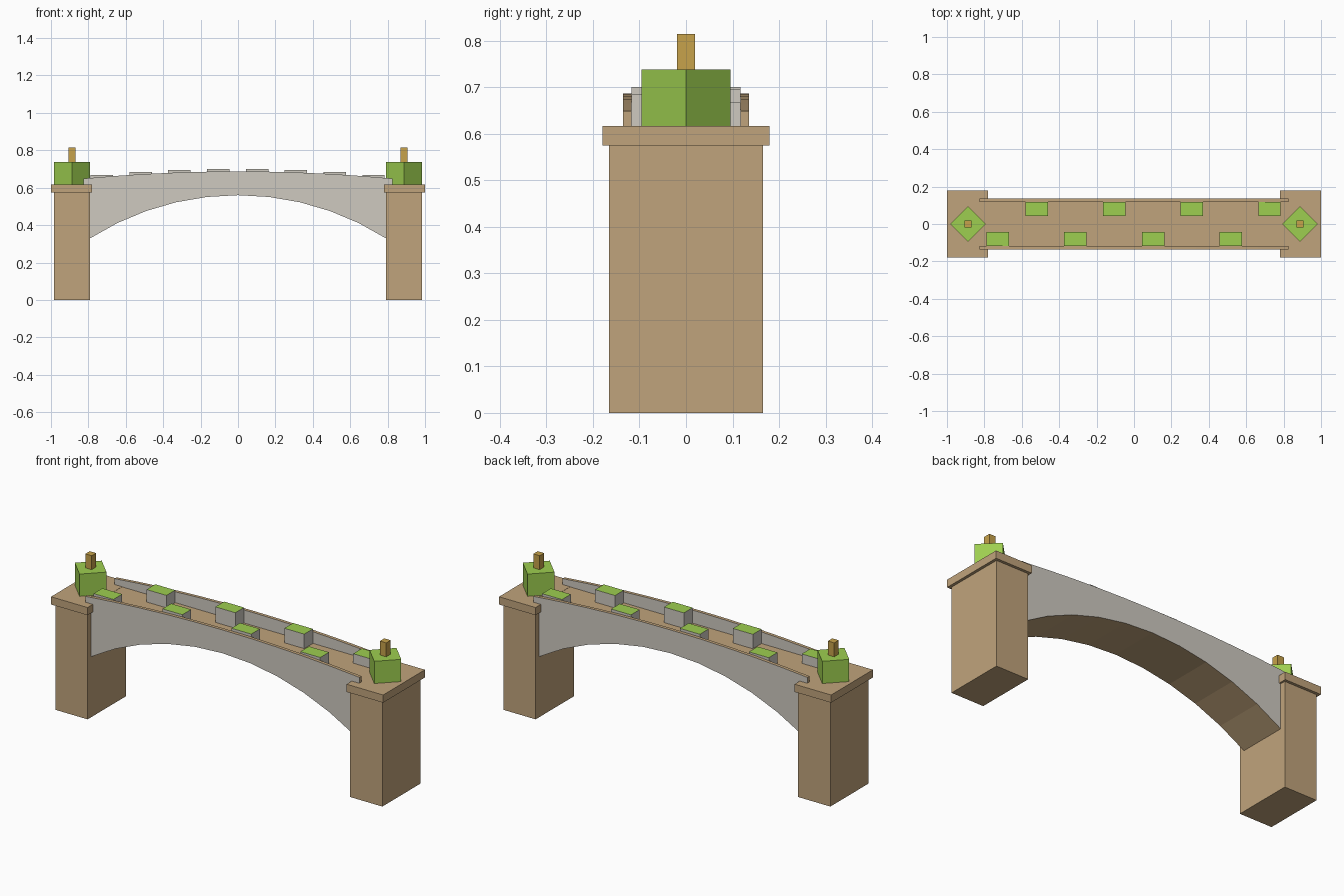
import bpy, bmesh
from math import sin, cos, asin, radians
from mathutils import Matrix

cube = bpy.data.objects.get("Cube")
if cube:
    bpy.data.objects.remove(cube)


def material(name, rgb):
    m = bpy.data.materials.new(name)
    m.use_nodes = True
    m.diffuse_color = (*rgb, 1)
    m.node_tree.nodes["Principled BSDF"].inputs["Base Color"].default_value = (*rgb, 1)
    return m


TAN = material("tan_stone", (0.53, 0.37, 0.20))
GREY = material("pale_grey_stone", (0.62, 0.59, 0.53))
GREEN = material("leaf_green", (0.34, 0.62, 0.08))
GOLD = material("golden_wood", (0.57, 0.36, 0.07))


def finish(bm, name, mats, rule=None):
    """Turn a bmesh into an object; rule(normal) picks the second material."""
    bmesh.ops.recalc_face_normals(bm, faces=bm.faces)
    bm.normal_update()
    for f in bm.faces:
        f.material_index = int(bool(rule and rule(f.normal)))
    me = bpy.data.meshes.new(name)
    bm.to_mesh(me)
    bm.free()
    for m in mats:
        me.materials.append(m)
    ob = bpy.data.objects.new(name, me)
    bpy.context.collection.objects.link(ob)
    return ob


def box(name, x, y, z, mats, rule=None, turn=0):
    """Box from (low, high) ranges, optionally turned about its vertical axis."""
    size = [b - a for a, b in (x, y, z)]
    mid = [(a + b) / 2 for a, b in (x, y, z)]
    bm = bmesh.new()
    mat = (Matrix.Translation(mid) @ Matrix.Rotation(radians(turn), 4, "Z")
           @ Matrix.Diagonal((*size, 1)))
    bmesh.ops.create_cube(bm, size=1, matrix=mat)
    return finish(bm, name, mats, rule)


def strip(name, lower, upper, y0, y1):
    """Wall between two matching x-z lines: grey sides, tan top and underside."""
    bm = bmesh.new()
    rows = [[bm.verts.new((x, y, z)) for x, z in line]
            for line, y in ((lower, y0), (upper, y0), (upper, y1), (lower, y1))]
    for a, b in zip(rows, rows[1:] + rows[:1]):
        for i in range(len(a) - 1):
            bm.faces.new((a[i], a[i + 1], b[i + 1], b[i]))
    for end in (0, -1):
        bm.faces.new([r[end] for r in rows])
    return finish(bm, name, [TAN, GREY], lambda n: abs(n.y) > 0.7)


def arc(half, rise, crown, steps=10):
    """Points along a shallow circular arc centred on x = 0."""
    r = (half ** 2 + rise ** 2) / (2 * rise)
    a = asin(half / r)
    angles = [a * (2 * i / steps - 1) for i in range(steps + 1)]
    return [(r * sin(t), crown - r * (1 - cos(t))) for t in angles]


# Arched span with a level deck
DECK = 0.616
soffit = arc(0.79, 0.23, 0.56)
strip("arch_span", soffit, [(x, DECK) for x, z in soffit], -0.135, 0.135)

# Parapets along both edges
rail = arc(0.825, 0.038, 0.687)
for side, y0, y1 in (("front", -0.135, -0.117), ("back", 0.117, 0.135)):
    strip(side + "_parapet", [(x, DECK) for x, z in rail], rail, y0, y1)

# Piers, caps and the planted cubes with posts
for side, s in (("right", -1), ("left", 1)):
    def span(a, b):
        return tuple(sorted((s * a, s * b)))
    box(side + "_pier", span(0.79, 0.985), (-0.165, 0.165), (0, 0.575), [TAN])
    box(side + "_pier_cap", span(0.78, 1.0), (-0.18, 0.18), (0.575, 0.617), [TAN])
    box(side + "_bush", span(0.82, 0.955), (-0.0675, 0.0675), (0.617, 0.738), [GREEN], turn=45)
    box(side + "_post", span(0.868, 0.906), (-0.019, 0.019), (0.738, 0.814), [GOLD])

# Staggered planters with green tops
for i in range(8):
    x = -0.728 + i * 0.2075
    y = (0.042, 0.117) if i % 2 else (-0.117, -0.042)
    top = 0.701 - 0.064 * x * x
    box(f"planter_{i + 1}", (x - 0.06, x + 0.06), y, (DECK, top),
        [GREY, GREEN], lambda n: n.z > 0.7)
